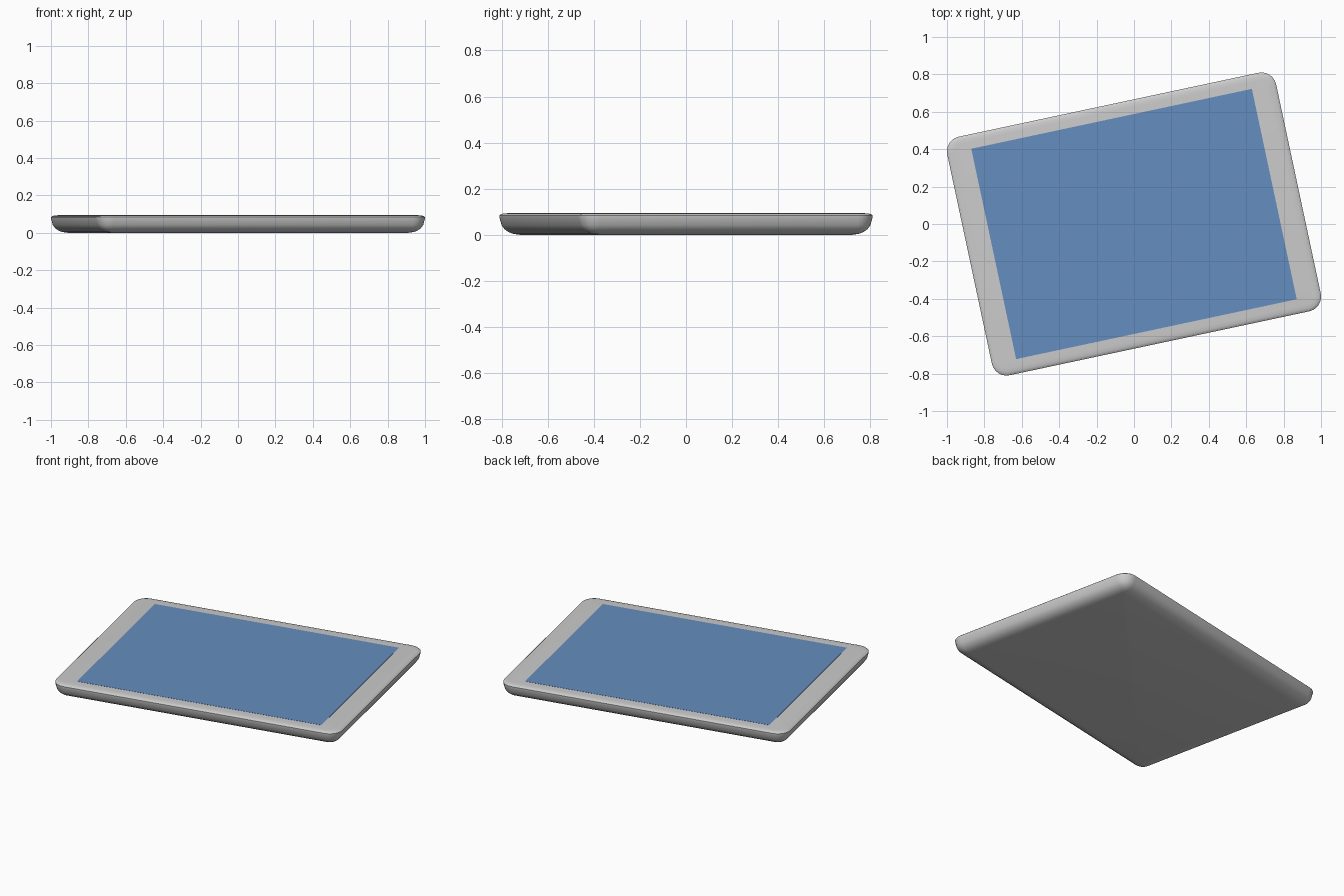
import bpy, bmesh, math

if "Cube" in bpy.data.objects:
    bpy.data.objects.remove(bpy.data.objects["Cube"])

ANGLE = math.radians(12.04)
HALF_W, HALF_D, RADIUS = 0.899, 0.652, 0.08
SEGMENTS = 6

# Edge cross-section: (inset from the outline, height)
PROFILE = [(0.085, 0.0), (0.06, 0.004), (0.04, 0.012), (0.022, 0.025),
           (0.010, 0.042), (0.0, 0.078), (0.0, 0.084),
           (0.006, 0.089), (0.018, 0.0925), (0.038, 0.094)]


def rounded_outline(inset, z):
    r = max(RADIUS - inset, 0.025)
    cx, cy = HALF_W - inset - r, HALF_D - inset - r
    pts = []
    for quarter, (sx, sy) in enumerate([(1, 1), (-1, 1), (-1, -1), (1, -1)]):
        for i in range(SEGMENTS + 1):
            t = math.pi / 2 * (quarter + i / SEGMENTS)
            pts.append((sx * cx + r * math.cos(t), sy * cy + r * math.sin(t), z))
    return pts


def add_object(name, bm):
    bmesh.ops.recalc_face_normals(bm, faces=bm.faces)
    mesh = bpy.data.meshes.new(name)
    bm.to_mesh(mesh)
    bm.free()
    obj = bpy.data.objects.new(name, mesh)
    bpy.context.collection.objects.link(obj)
    obj.rotation_euler.z = ANGLE
    return obj


# Tablet casing: stacked rounded outlines, curved in towards the back
bm = bmesh.new()
rings = [[bm.verts.new(p) for p in rounded_outline(*step)] for step in PROFILE]
for low, high in zip(rings, rings[1:]):
    n = len(low)
    for i in range(n):
        j = (i + 1) % n
        bm.faces.new((low[i], low[j], high[j], high[i]))
bm.faces.new(rings[0][::-1])
bm.faces.new(rings[-1])
casing = add_object("casing", bm)
bpy.context.view_layer.objects.active = casing
casing.select_set(True)
bpy.ops.object.shade_smooth_by_angle(angle=math.radians(30))

# Blue display: thin panel set into the front glass
bm = bmesh.new()
bmesh.ops.create_cube(bm, size=1)
bmesh.ops.scale(bm, vec=(1.534, 1.150, 0.003), verts=bm.verts)
display = add_object("display", bm)
display.location.z = 0.0935
blue = bpy.data.materials.new("display_blue")
blue.diffuse_color = (0.13, 0.27, 0.52, 1)
blue.use_nodes = True
blue.node_tree.nodes["Principled BSDF"].inputs["Base Color"].default_value = blue.diffuse_color
display.data.materials.append(blue)
